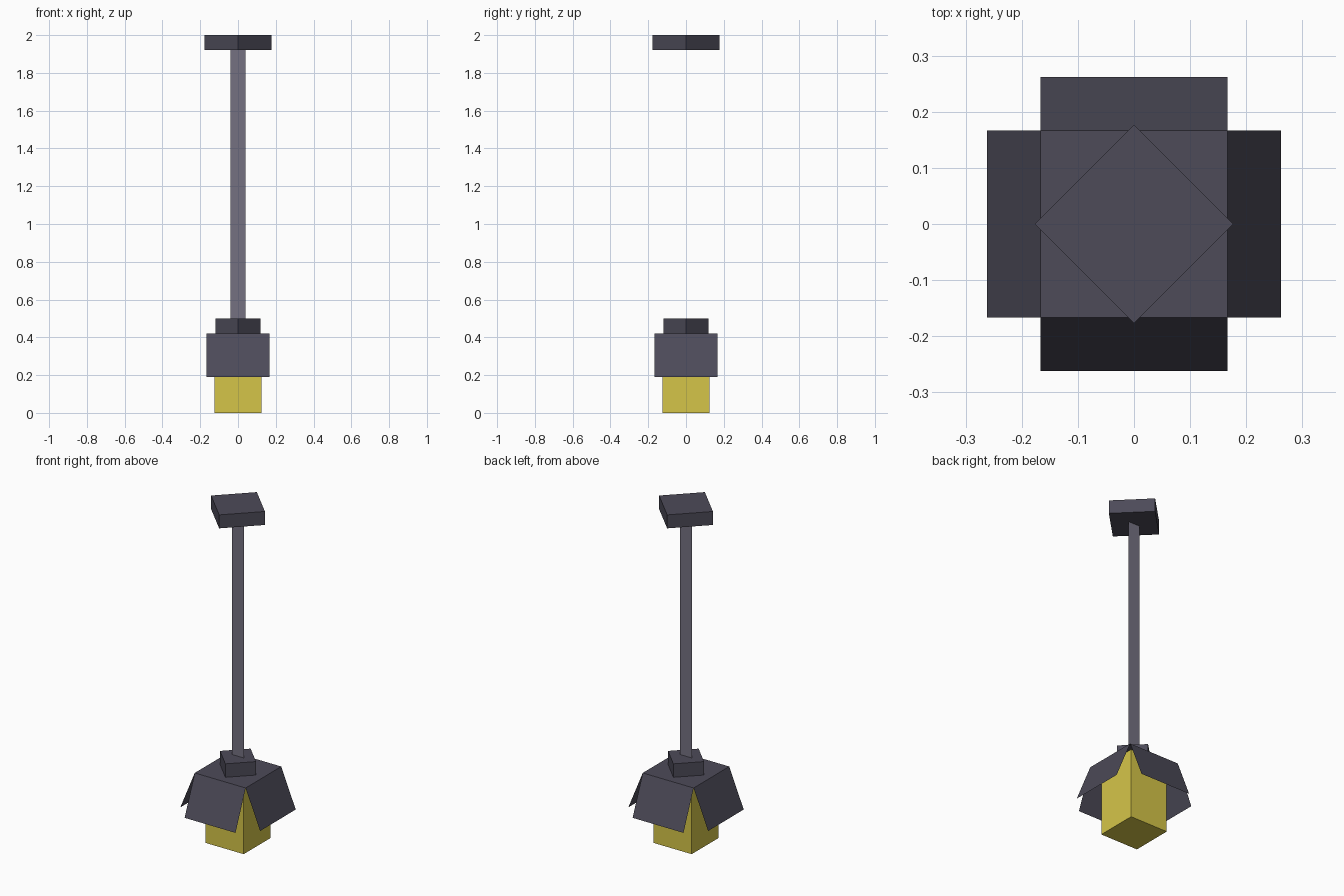
import bpy
import math
from mathutils import Matrix

cube = bpy.data.objects.get("Cube")
if cube:
    bpy.data.objects.remove(cube, do_unlink=True)


def material(name, srgb):
    color = [(c / 255) ** 2.2 for c in srgb] + [1]
    mat = bpy.data.materials.new(name)
    mat.use_nodes = True
    mat.diffuse_color = color
    mat.node_tree.nodes["Principled BSDF"].inputs["Base Color"].default_value = color
    return mat


def part(name, verts, faces, mat):
    mesh = bpy.data.meshes.new(name)
    mesh.from_pydata(verts, [], faces)
    mesh.materials.append(mat)
    obj = bpy.data.objects.new(name, mesh)
    bpy.context.collection.objects.link(obj)
    return obj


def block(name, side, bottom, top, mat, turn=0):
    bpy.ops.mesh.primitive_cube_add(size=1)
    obj = bpy.context.object
    obj.name = name
    obj.data.transform(Matrix.Translation((0, 0, (bottom + top) / 2))
                       @ Matrix.Rotation(turn, 4, "Z")
                       @ Matrix.Diagonal((side, side, top - bottom, 1)))
    obj.data.materials.append(mat)
    return obj


iron = material("dark iron", (78, 76, 89))
steel = material("grey steel", (116, 113, 128))
glow = material("lamp yellow", (212, 196, 74))

ROOF = 0.42     # height of the shade top
HALF = 0.167    # half width of the shade top
FLARE = 0.262   # reach of the lower shade edge
HEM = 0.19      # height of the lower shade edge

# Glowing lamp body
block("lamp_body", 0.25, 0, ROOF - 0.003, glow)

# Ceiling plate and shade cap, both turned to a diamond
block("ceiling_plate", 0.25, 1.92, 2, iron, math.pi / 4)
block("shade_cap", 0.167, ROOF, 0.5, iron, math.pi / 4)

# Flat hanging rod
part("hanging_rod", [(-0.04, 0, 0.5), (0.04, 0, 0.5), (0.04, 0, 1.92), (-0.04, 0, 1.92)],
     [(0, 1, 2, 3)], steel)

# Shade top
part("shade_top", [(-HALF, -HALF, ROOF), (HALF, -HALF, ROOF), (HALF, HALF, ROOF), (-HALF, HALF, ROOF)],
     [(0, 1, 2, 3)], iron)

# Four sloping shade flaps
for i, side in enumerate(("front", "left", "back", "right")):
    flap = part("shade_flap_" + side,
                [(-HALF, -FLARE, HEM), (HALF, -FLARE, HEM), (HALF, -HALF, ROOF), (-HALF, -HALF, ROOF)],
                [(0, 1, 2, 3)], iron)
    flap.data.transform(Matrix.Rotation(i * math.pi / 2, 4, "Z"))
